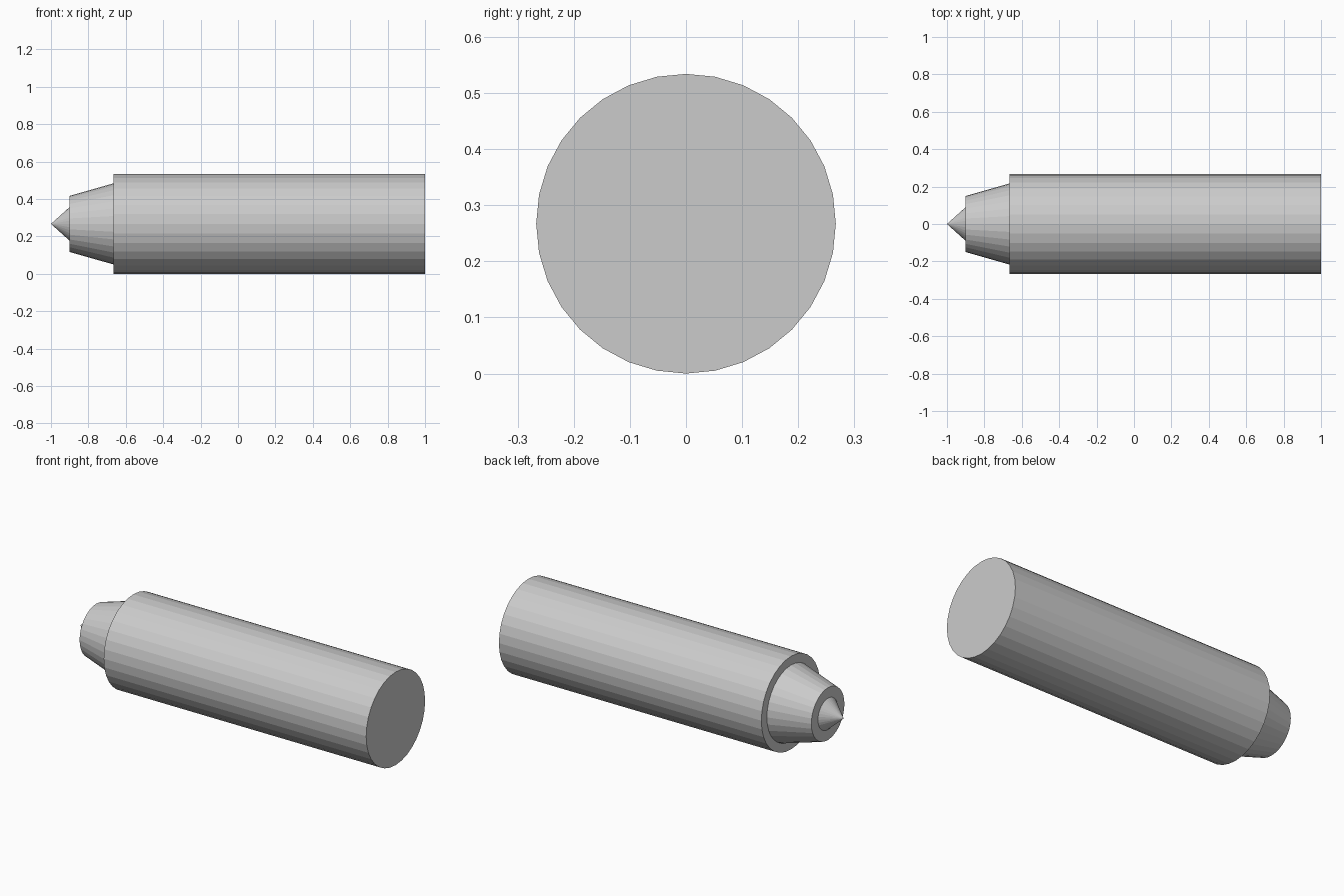
import bpy, math

if "Cube" in bpy.data.objects:
    bpy.data.objects.remove(bpy.data.objects["Cube"])

SIDES = 32
AXIS_Z = 0.267


def turned_part(name, x_tip, x_base, r_tip, r_base):
    """Flat-faced round section lying along x, with its tip end towards -x."""
    bpy.ops.mesh.primitive_cone_add(
        vertices=SIDES, radius1=r_base, radius2=r_tip, depth=x_base - x_tip,
        location=((x_tip + x_base) / 2, 0, AXIS_Z),
        rotation=(0, -math.pi / 2, 0))
    part = bpy.context.object
    part.name = name
    bpy.ops.object.transform_apply(location=False, rotation=True, scale=True)
    return part


# Long cylindrical body
turned_part("barrel", -0.665, 1.0, 0.267, 0.267)
# Tapered collar in front of the body
turned_part("tapered_collar", -0.9, -0.665, 0.15, 0.217)
# Pointed end
turned_part("tip", -1.0, -0.9, 0.0, 0.09)
